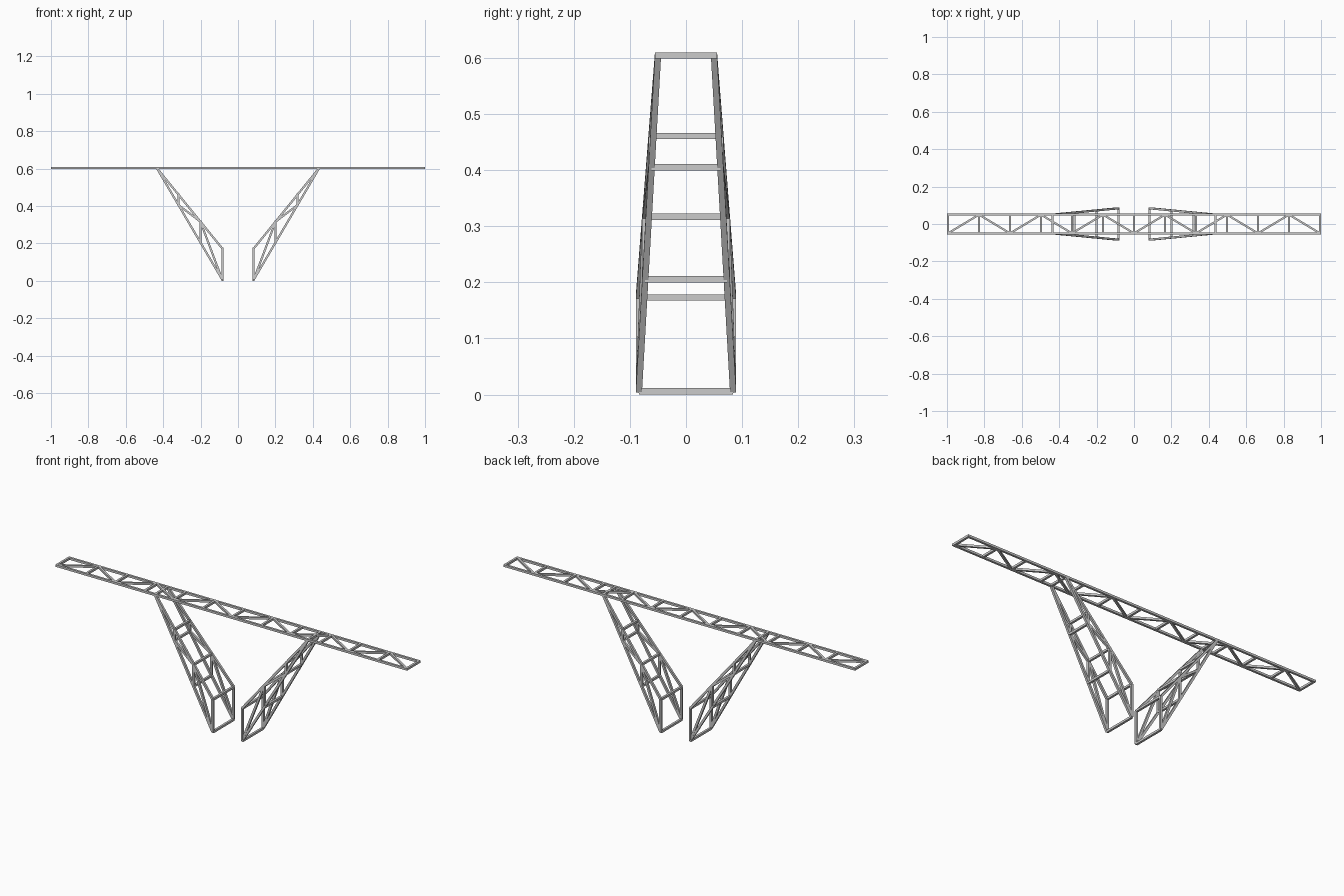
import bpy, bmesh
from mathutils import Vector

if "Cube" in bpy.data.objects:
    bpy.data.objects.remove(bpy.data.objects["Cube"])

W = 0.011      # bar thickness


def bar(bm, a, b, w=W, ref=(0, 0, 1)):
    """Square bar from a to b, with one pair of faces square to ref."""
    a, b = Vector(a), Vector(b)
    d = (b - a).normalized()
    s = d.cross(Vector(ref)).normalized() * w / 2
    u = s.cross(d).normalized() * w / 2
    ends = [[bm.verts.new(p + s * i + u * j)
             for i, j in ((-1, -1), (1, -1), (1, 1), (-1, 1))] for p in (a, b)]
    bm.faces.new(ends[0])
    bm.faces.new(ends[1][::-1])
    for k in range(4):
        n = (k + 1) % 4
        bm.faces.new((ends[0][k], ends[1][k], ends[1][n], ends[0][n]))


def finish(bm, name):
    bmesh.ops.recalc_face_normals(bm, faces=bm.faces)
    me = bpy.data.meshes.new(name)
    bm.to_mesh(me)
    bm.free()
    ob = bpy.data.objects.new(name, me)
    bpy.context.collection.objects.link(ob)
    return ob


# flat top truss: two chords, cross struts and zigzag diagonals
Z, Y, N, L = 0.6045, 0.05, 12, 0.9945
bm = bmesh.new()
for y in (-Y, Y):
    bar(bm, (-1, y, Z), (1, y, Z))
xs = [-L + 2 * L * i / N for i in range(N + 1)]
for i, x in enumerate(xs):
    bar(bm, (x, -Y, Z), (x, Y, Z))
    if i < N:
        s = -1 if i % 2 == 0 else 1
        bar(bm, (x, s * Y, Z), (xs[i + 1], -s * Y, Z), 0.0105)
finish(bm, "top_truss")

# tapering legs: outer and inner chords meet at the top truss
TOP = Vector((0.435, 0.05, Z))
OUTER = Vector((0.084, 0.084, 0.006))
INNER = Vector((0.084, 0.084, 0.173))
for side, name in ((-1, "left_leg"), (1, "right_leg")):
    bm = bmesh.new()

    def node(base, i, front):
        p = base.lerp(TOP, i / 3)
        return Vector((p.x * side, p.y * front, p.z))

    for f in (-1, 1):
        bar(bm, node(OUTER, 0, f), node(OUTER, 3, f), ref=(0, 1, 0))
        bar(bm, node(INNER, 0, f), node(INNER, 3, f), ref=(0, 1, 0))
        # posts and alternating side diagonals
        for i in range(3):
            bar(bm, node(OUTER, i, f), node(INNER, i, f), ref=(0, 1, 0))
        bar(bm, node(OUTER, 0, f), node(INNER, 1, f), ref=(0, 1, 0))
        bar(bm, node(INNER, 1, f), node(OUTER, 2, f), ref=(0, 1, 0))
    # cross struts between front and back
    for i in range(3):
        for base in (OUTER, INNER):
            bar(bm, node(base, i, -1), node(base, i, 1))
    bar(bm, node(OUTER, 3, -1), node(OUTER, 3, 1))
    finish(bm, name)
